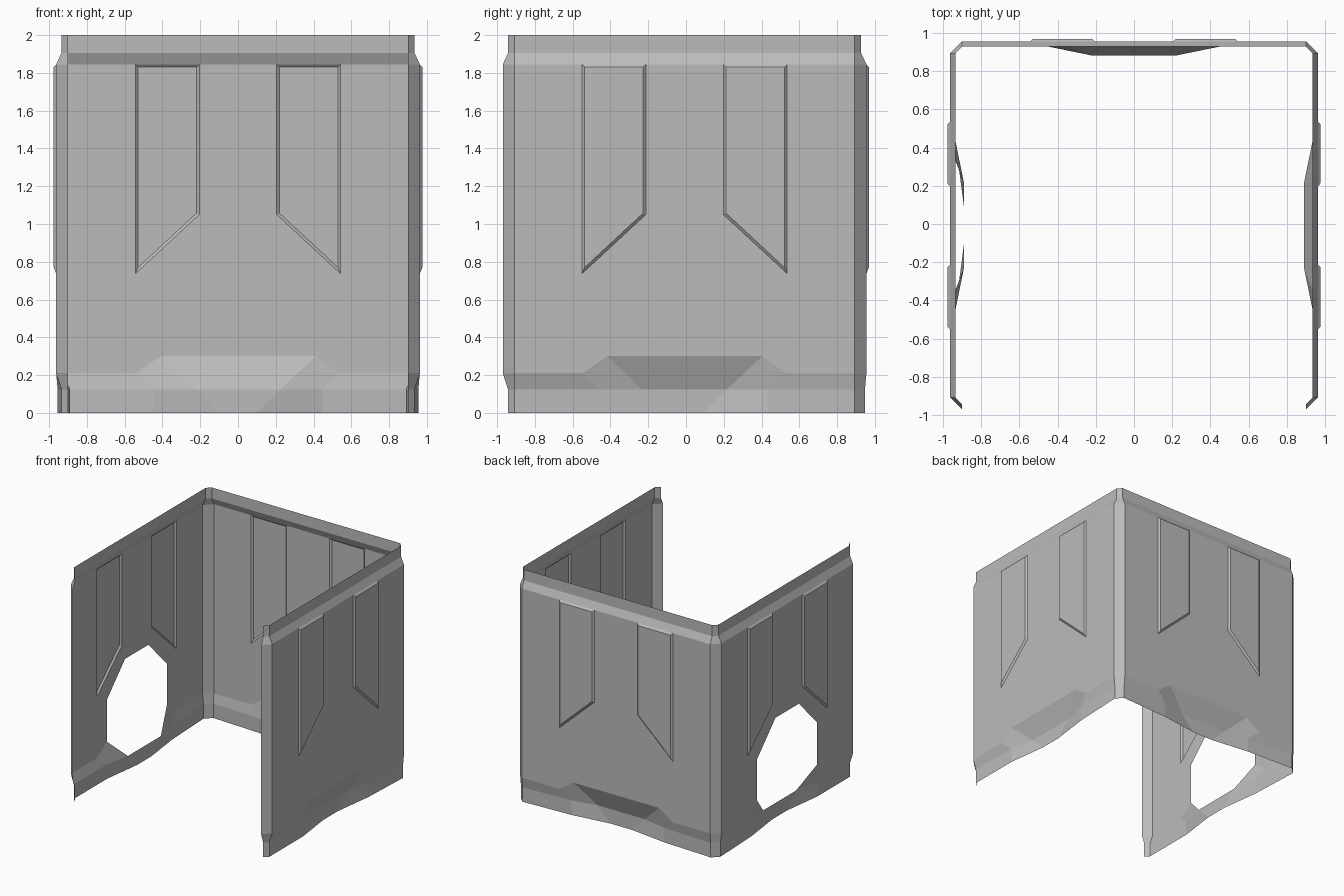
import bpy, bmesh
from mathutils import Vector

cube = bpy.data.objects.get("Cube")
if cube:
    bpy.data.objects.remove(cube)

grey = bpy.data.materials.new("mid_grey")
grey.use_nodes = True
color = (0.5, 0.5, 0.5, 1)
grey.diffuse_color = color
grey.node_tree.nodes["Principled BSDF"].inputs["Base Color"].default_value = color

OUT, IN, BACK_FOOT, DEEP, RAISED = 0.9625, 0.935, 0.955, 0.89, 0.976
END = 0.9                                  # where the corner chamfers start
FOOT, SKIRT, RIM, LIP, TOP = 0.125, 0.21, 1.845, 1.905, 2.0
SHIFT = Vector((0, -0.0075, 0))


def add_face(bm, points, outward):
    face = bm.faces.new([bm.verts.new(p + SHIFT) for p in points])
    face.normal_update()
    if face.normal.dot(outward) < 0:
        face.normal_flip()


def finish(name, bm):
    bmesh.ops.remove_doubles(bm, verts=bm.verts, dist=0.0005)
    mesh = bpy.data.meshes.new(name)
    bm.to_mesh(mesh)
    bm.free()
    mesh.materials.append(grey)
    obj = bpy.data.objects.new(name, mesh)
    bpy.context.collection.objects.link(obj)


def half_wall(opening):
    """Faces of half a wall as (distance along, height, depth) points."""
    def flat(*pts, d=OUT):
        return [(u, z, d) for u, z in pts]

    # Notch at the foot of the wall
    a, b = (0.41, 0.30, OUT), (0.54, SKIRT, OUT)
    c, d = (0.445, FOOT, IN), (0.445, 0, IN)
    e, f = (0.1, 0, DEEP), (0.225, FOOT, DEEP)
    faces = [[a, b, c, f], [c, d, e, f], [(0, FOOT, DEEP), f, e, (0, 0, DEEP)],
             [b, (END, SKIRT, OUT), (END, FOOT, IN), c],
             [c, (END, FOOT, IN), (END, 0, IN), d]]

    # Raised panel with sloped border
    border = flat((0.205, RIM), (0.543, RIM), (0.543, 0.737), (0.205, 1.05))
    plate = flat((0.22, 1.83), (0.529, 1.83), (0.529, 0.77), (0.22, 1.057), d=RAISED)
    faces.append(plate)
    for i in range(4):
        j = (i + 1) % 4
        faces.append([border[i], border[j], plate[j], plate[i]])

    # Flat sheet around the panel, with or without the opening
    if opening:
        inner = flat((0, 0.92), (0.16, 0.92), (0.41, 0.66))
    else:
        inner = flat((0, 0.30))
        faces.append([(0, 0.30, OUT), a, f, (0, FOOT, DEEP)])
    faces.append(flat((0, RIM)) + inner + [a, b, border[2], border[3], border[0]])
    faces.append([border[1], border[2], b] + flat((END, SKIRT), (END, RIM)))

    # Stepped rim
    faces.append([(0, RIM, OUT), (END, RIM, OUT), (END, LIP, IN), (0, LIP, IN)])
    faces.append([(0, LIP, IN), (END, LIP, IN), (END, TOP, IN), (0, TOP, IN)])
    return faces


def build_wall(name, normal, along, opening=False):
    bm = bmesh.new()
    n, t = Vector(normal), Vector(along)
    for side in (1, -1):
        at_back = n.y > 0 or side > 0
        for pts in half_wall(opening):
            placed = []
            for u, z, depth in pts:
                if u == END and z <= FOOT and at_back:
                    depth = BACK_FOOT
                placed.append(n * depth + t * (u * side) + Vector((0, 0, z)))
            add_face(bm, placed, n)
    finish(name, bm)


def build_corner(name, sx, sy):
    bm = bmesh.new()
    foot = BACK_FOOT if sy > 0 else IN
    levels = [(0, foot), (FOOT, foot), (SKIRT, OUT), (RIM, OUT), (LIP, IN), (TOP, IN)]
    rows = [(Vector((sx * r, sy * END, z)), Vector((sx * END, sy * r, z))) for z, r in levels]
    for low, high in zip(rows, rows[1:]):
        add_face(bm, [low[0], low[1], high[1], high[0]], Vector((sx, sy, 0)))
    finish(name, bm)


build_wall("back_wall", (0, 1, 0), (1, 0, 0))
build_wall("left_wall", (1, 0, 0), (0, 1, 0))
build_wall("right_wall", (-1, 0, 0), (0, 1, 0), opening=True)
for side, sx in (("left", 1), ("right", -1)):
    for end, sy in (("front", -1), ("back", 1)):
        build_corner(f"{end}_{side}_corner", sx, sy)
